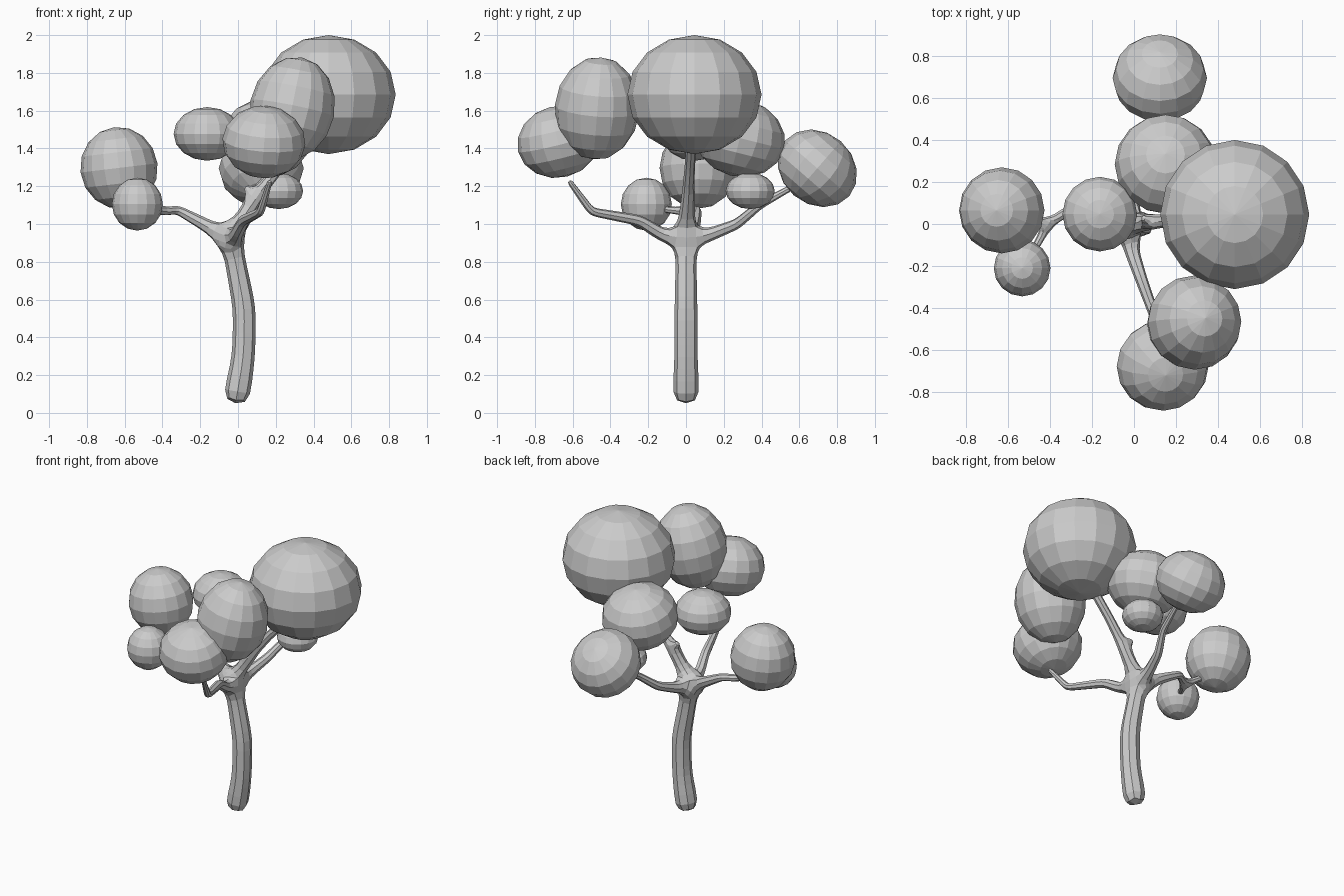
import bpy
from mathutils import Vector

cube = bpy.data.objects.get("Cube")
if cube:
    bpy.data.objects.remove(cube, do_unlink=True)

grey = bpy.data.materials.new("plain_grey")
grey.use_nodes = True
grey.diffuse_color = (0.6, 0.6, 0.6, 1)
grey.node_tree.nodes["Principled BSDF"].inputs["Base Color"].default_value = (0.6, 0.6, 0.6, 1)


def crown(name, centre, width, height, pole=(0, 0, 1)):
    """Faceted foliage ball, with its pole leaning along a direction."""
    bpy.ops.mesh.primitive_uv_sphere_add(segments=16, ring_count=8, radius=1, location=centre)
    ob = bpy.context.object
    ob.name = name
    ob.scale = (width, width, height)
    ob.rotation_mode = 'QUATERNION'
    ob.rotation_quaternion = Vector((0, 0, 1)).rotation_difference(Vector(pole))
    ob.data.materials.append(grey)


# Foliage
crown("large_top_crown", (0.48, 0.045, 1.685), 0.355, 0.315)
crown("front_upper_crown", (0.287, -0.47, 1.612), 0.225, 0.275, (0.2, 0.08, 1))
crown("front_lower_crown", (0.137, -0.675, 1.435), 0.22, 0.19, (0.08, -0.25, 1))
crown("right_crown", (-0.63, 0.065, 1.297), 0.205, 0.217, (-0.12, 0, 1))
crown("right_small_crown", (-0.533, -0.21, 1.105), 0.135, 0.14)
crown("middle_crown", (-0.163, 0.047, 1.477), 0.178, 0.142)
crown("back_upper_crown", (0.15, 0.285, 1.455), 0.242, 0.205, (0, 0.25, 1))
crown("back_lower_crown", (0.123, 0.695, 1.295), 0.225, 0.19, (0, 0.65, 0.75))
crown("back_small_crown", (0.215, 0.34, 1.175), 0.13, 0.096)

# Trunk and branches: one skeleton of (x, y, z, radius) points, thickened by a skin
points, edges = [], []


def limb(path, start=None):
    """Add a chain of points, growing from an existing point; return the last index."""
    for point in path:
        points.append(point)
        if start is not None:
            edges.append((start, len(points) - 1))
        start = len(points) - 1
    return start


fork = limb([(-0.015, 0, 0.04, 0.08), (0.03, 0, 0.3, 0.066), (0.035, 0, 0.55, 0.066),
             (-0.01, 0, 0.78, 0.06), (-0.035, 0, 0.92, 0.058)])
# right branch, splitting in two
split = limb([(-0.18, 0.045, 1.0, 0.037), (-0.32, 0.06, 1.075, 0.026),
              (-0.41, 0.0, 1.065, 0.024)], fork)
limb([(-0.57, 0.04, 1.17, 0.018)], split)
limb([(-0.48, -0.13, 1.08, 0.018)], split)
# front branch
limb([(-0.01, -0.13, 0.945, 0.038), (0.03, -0.25, 1.02, 0.032), (0.12, -0.5, 1.065, 0.024),
      (0.17, -0.62, 1.23, 0.015)], fork)
# back branch
limb([(-0.01, 0.13, 0.945, 0.038), (0.03, 0.27, 1.0, 0.03), (0.09, 0.39, 1.1, 0.024),
      (0.12, 0.57, 1.2, 0.017)], fork)
# main upper branch with a short spur
knee = limb([(0.09, 0.01, 1.14, 0.036)], fork)
limb([(0.22, 0.02, 1.3, 0.03), (0.36, 0.03, 1.45, 0.03)], knee)
limb([(0.04, 0.03, 1.2, 0.017)], knee)

mesh = bpy.data.meshes.new("trunk_and_branches")
mesh.from_pydata([p[:3] for p in points], edges, [])
mesh.materials.append(grey)
tree = bpy.data.objects.new("trunk_and_branches", mesh)
bpy.context.collection.objects.link(tree)
tree.modifiers.new("Skin", 'SKIN')
for i, skin in enumerate(mesh.skin_vertices[0].data):
    skin.radius = (points[i][3], points[i][3])
    skin.use_root = i == 0
soften = tree.modifiers.new("Soften", 'SUBSURF')
soften.levels = soften.render_levels = 1
